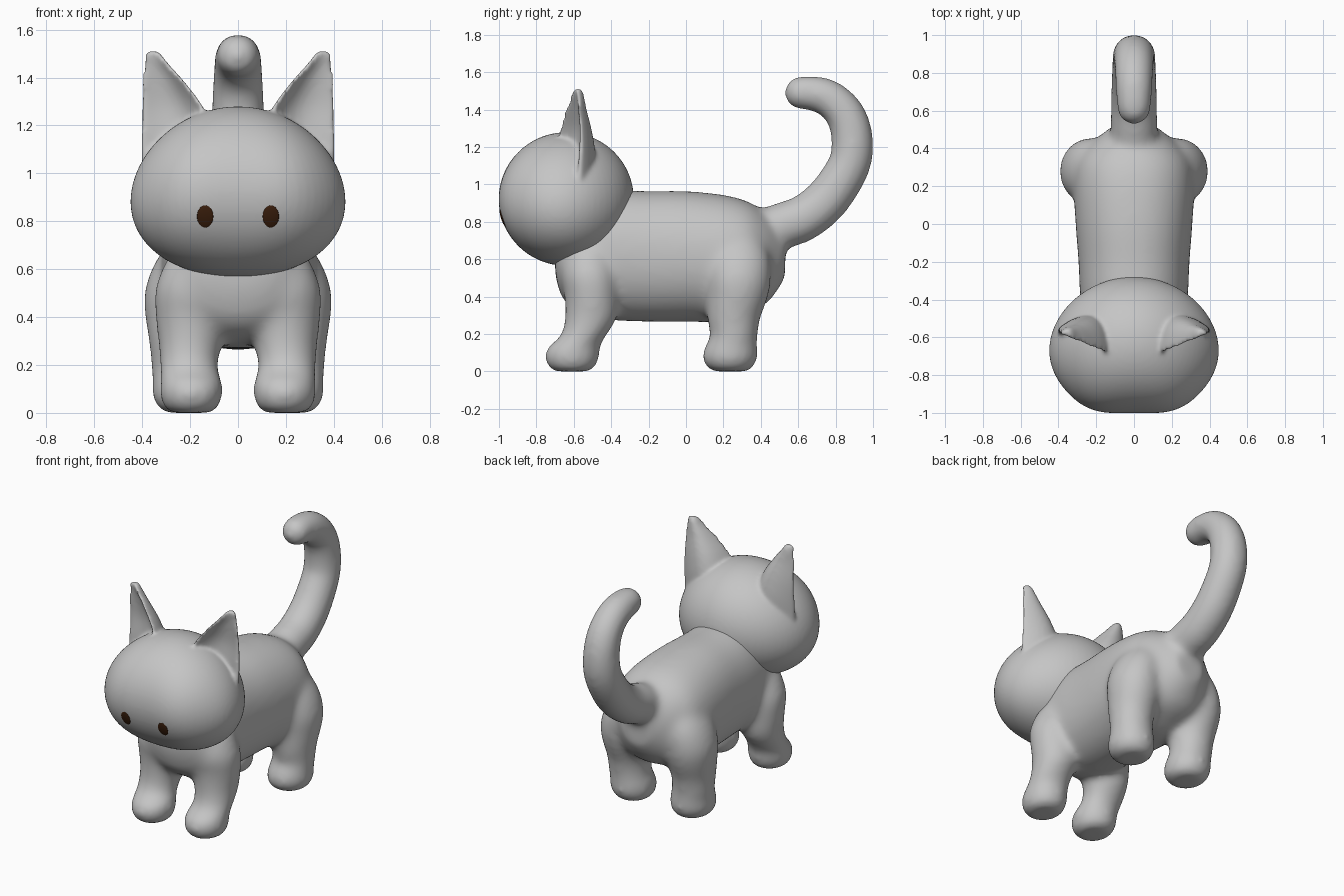
import bpy, bmesh, math
from mathutils import Vector

cube = bpy.data.objects.get("Cube")
if cube:
    bpy.data.objects.remove(cube)


def material(name, rgb):
    m = bpy.data.materials.new(name)
    m.use_nodes = True
    m.diffuse_color = (*rgb, 1)
    m.node_tree.nodes["Principled BSDF"].inputs["Base Color"].default_value = (*rgb, 1)
    return m


grey = material("grey_fur", (0.56, 0.56, 0.56))
brown = material("dark_brown", (0.045, 0.014, 0.004))


def smooth_sections(secs, steps=4):
    """Catmull-Rom interpolation of (x, y, z, ru, rv) sections."""
    p = [Vector(s) for s in secs]
    p = [p[0]] + p + [p[-1]]
    out = []
    for a, b, c, d in zip(p, p[1:], p[2:], p[3:]):
        for k in range(steps):
            t = k / steps
            out.append(0.5 * (2 * b + (c - a) * t + (2 * a - 5 * b + 4 * c - d) * t * t
                              + (3 * b - a - 3 * c + d) * t ** 3))
    return out + [p[-1]]


def loft(bm, secs, u, v=None, power=1.0, bow=0.0, n=32):
    """Skin rings along sections; v defaults to the normal of the path."""
    secs = smooth_sections(secs)
    rings = []
    for i, s in enumerate(secs):
        side = v
        if side is None:
            tangent = (secs[min(i + 1, len(secs) - 1)] - secs[max(i - 1, 0)]).to_3d()
            side = tangent.cross(u).normalized()
        ring = []
        for k in range(n):
            a = 2 * math.pi * k / n
            c, d = math.cos(a), math.sin(a)
            c, d = (math.copysign(abs(w) ** power, w) for w in (c, d))
            depth = s[4] * d - bow * s[3] * c * c
            ring.append(bm.verts.new(s.to_3d() + u * s[3] * c + side * depth))
        rings.append(ring)
    for r, q in zip(rings, rings[1:]):
        for k in range(n):
            bm.faces.new((r[k], r[(k + 1) % n], q[(k + 1) % n], q[k]))
    bm.faces.new(rings[0][::-1])
    bm.faces.new(rings[-1])


def finish(bm, name, mat, voxel=0, iterations=0):
    bmesh.ops.recalc_face_normals(bm, faces=bm.faces)
    me = bpy.data.meshes.new(name)
    bm.to_mesh(me)
    bm.free()
    me.materials.append(mat)
    for f in me.polygons:
        f.use_smooth = True
    ob = bpy.data.objects.new(name, me)
    bpy.context.scene.collection.objects.link(ob)
    if voxel:
        r = ob.modifiers.new("blend", "REMESH")
        r.mode, r.voxel_size, r.use_smooth_shade = "VOXEL", voxel, True
        s = ob.modifiers.new("soften", "SMOOTH")
        s.factor, s.iterations = 0.5, iterations


X, Y, Z = Vector((1, 0, 0)), Vector((0, 1, 0)), Vector((0, 0, 1))

# Torso
bm = bmesh.new()
loft(bm, [(0, -.70, .60, .12, .08), (0, -.66, .58, .22, .19), (0, -.56, .60, .27, .29),
          (0, -.40, .62, .285, .345), (0, -.2, .615, .295, .35), (0, 0, .615, .31, .35),
          (0, .2, .605, .32, .34), (0, .33, .61, .30, .30), (0, .42, .605, .235, .25),
          (0, .48, .61, .165, .19), (0, .53, .62, .10, .12)], X, Z, power=0.92)

# Tail, curling up and forward
loft(bm, [(0, .36, .72, .12, .12), (0, .50, .775, .125, .125), (0, .62, .815, .125, .125),
          (0, .74, .905, .122, .122), (0, .83, 1.025, .118, .118), (0, .88, 1.125, .115, .114),
          (0, .89, 1.22, .113, .114), (0, .875, 1.32, .11, .11), (0, .83, 1.405, .105, .105),
          (0, .75, 1.468, .10, .10), (0, .66, 1.49, .095, .093), (0, .59, 1.49, .087, .087),
          (0, .545, 1.49, .06, .06), (0, .527, 1.49, .02, .02)], X)

# Legs: (x, y, z, half width, half depth) from sole to shoulder
front_leg = [(.195, -.61, 0, .085, .095), (.195, -.61, .015, .11, .12), (.195, -.61, .07, .132, .147),
             (.195, -.60, .13, .13, .14), (.205, -.55, .19, .122, .123), (.2, -.51, .28, .132, .138),
             (.19, -.505, .4, .155, .145), (.182, -.515, .52, .165, .155), (.165, -.52, .65, .13, .13)]
hind_leg = [(.215, .24, 0, .085, .095), (.215, .235, .015, .115, .12), (.22, .235, .07, .14, .15),
            (.222, .24, .13, .135, .142), (.233, .255, .19, .13, .128), (.235, .255, .28, .135, .142),
            (.235, .275, .4, .153, .165), (.235, .28, .5, .157, .175), (.215, .28, .62, .137, .165),
            (.18, .28, .74, .09, .11)]
for leg in (front_leg, hind_leg):
    for side in (1, -1):
        loft(bm, [(side * s[0], *s[1:]) for s in leg], X, Y)
finish(bm, "body", grey, 0.016, 34)

# Head: a ball with a broad flat face and low cheeks
centre, radii = Vector((0, -.64, .922)), Vector((.449, .361, .357))


def head_point(x, y, z):
    """Map a point of the unit sphere onto the head."""
    flat = 1 + 0.5 * x * x * (1 - x * x) ** 2 if y < 0 else 1
    return centre + Vector((radii.x * x, radii.y * y * flat - .03 * x * x, radii.z * z - .04 * x * x))


def face_y(px, pz):
    """Depth of the face in front of a given x and z."""
    x = px / radii.x
    z = (pz - centre.z + .04 * x * x) / radii.z
    return head_point(x, -math.sqrt(1 - x * x - z * z), z).y


bm = bmesh.new()
bmesh.ops.create_uvsphere(bm, u_segments=64, v_segments=40, radius=1)
for v in bm.verts:
    v.co = head_point(*v.co)

# Ears, cupped towards the front
ear = [(.212, -.545, 1.0, .167, .055), (.213, -.54, 1.15, .168, .052), (.243, -.543, 1.28, .14, .036),
       (.298, -.56, 1.4, .087, .026), (.331, -.567, 1.46, .054, .024),
       (.348, -.573, 1.5, .033, .021), (.355, -.575, 1.512, .015, .012)]
turn = math.radians(24)
for side in (1, -1):
    along = Vector((math.cos(turn), side * math.sin(turn), 0))
    loft(bm, [(side * s[0], *s[1:]) for s in ear], along, Z.cross(along), bow=0.6)
finish(bm, "head", grey, 0.011, 8)

# Eyes: thin discs following the face
for side, name in ((1, "left_eye"), (-1, "right_eye")):
    bm = bmesh.new()
    bmesh.ops.create_uvsphere(bm, u_segments=24, v_segments=16, radius=1)
    for v in bm.verts:
        x, z = side * .137 + .034 * v.co.x, .82 + .046 * v.co.z
        v.co = (x, face_y(x, z) + .0045 * v.co.y, z)
    finish(bm, name, brown)
